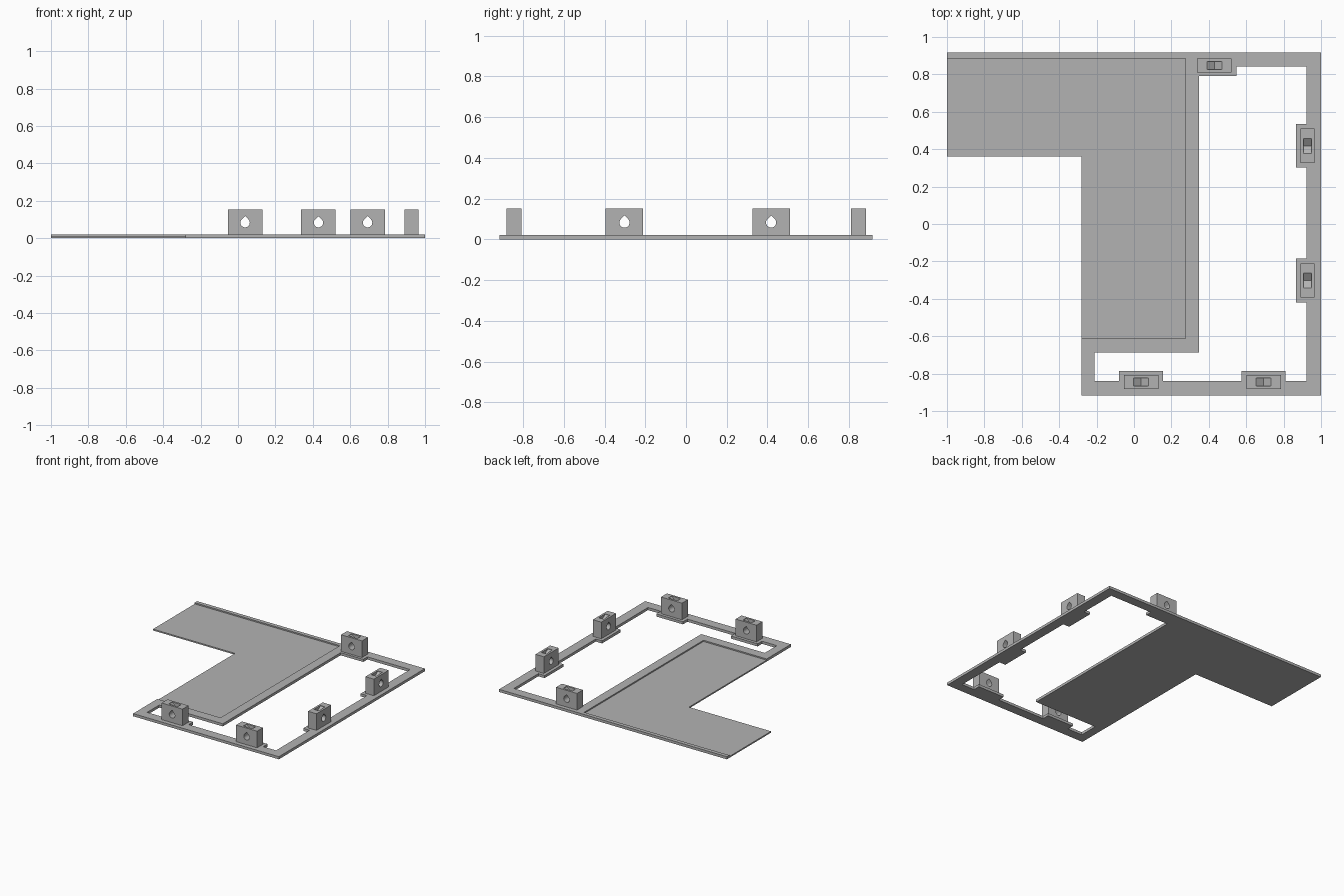
import bpy, bmesh, math
from mathutils import Matrix

cube = bpy.data.objects.get("Cube")
if cube:
    bpy.data.objects.remove(cube, do_unlink=True)

grey = bpy.data.materials.new("light grey plastic")
grey.use_nodes = True
colour = (0.45, 0.45, 0.45, 1)
grey.diffuse_color = colour
grey.node_tree.nodes["Principled BSDF"].inputs["Base Color"].default_value = colour

RAIL_TOP, SHEET_TOP, BLOCK_TOP = 0.021, 0.011, 0.153


def extruded_mesh(name, loops, depth, matrix=Matrix()):
    """Fill outlines (outer first, then holes) and extrude along local z."""
    bm = bmesh.new()
    edges = []
    for loop in loops:
        verts = [bm.verts.new((x, y, 0)) for x, y in loop]
        edges += [bm.edges.new((v, verts[i - 1])) for i, v in enumerate(verts)]
    bmesh.ops.triangle_fill(bm, use_beauty=True, edges=edges)
    result = bmesh.ops.extrude_face_region(bm, geom=bm.faces[:], use_keep_orig=True)
    moved = [g for g in result["geom"] if isinstance(g, bmesh.types.BMVert)]
    bmesh.ops.translate(bm, verts=moved, vec=(0, 0, depth))
    bmesh.ops.recalc_face_normals(bm, faces=bm.faces[:])
    bm.transform(matrix)
    mesh = bpy.data.meshes.new(name)
    bm.to_mesh(mesh)
    bm.free()
    mesh.materials.append(grey)
    return mesh


def add(name, mesh):
    obj = bpy.data.objects.new(name, mesh)
    bpy.context.collection.objects.link(obj)
    return obj


# Frame: rails, sheet border and widened tabs under the blocks
W, D = 1.0, 0.916
outer = [(-W, D), (W, D), (W, -D), (-0.28, -D), (-0.28, -0.612),
         (0.275, -0.612), (0.275, 0.885), (-W, 0.885)]
opening = [(-0.21, -0.84)]
for x in (0.038, 0.693):
    opening += [(x - 0.117, -0.84), (x - 0.117, -0.785),
                (x + 0.117, -0.785), (x + 0.117, -0.84)]
opening.append((0.922, -0.84))
for y in (-0.302, 0.418):
    opening += [(0.922, y - 0.117), (0.867, y - 0.117),
                (0.867, y + 0.117), (0.922, y + 0.117)]
opening += [(0.922, 0.842), (0.547, 0.842), (0.547, 0.79),
            (0.348, 0.79), (0.348, -0.688), (-0.21, -0.688)]
add("frame", extruded_mesh("frame", [outer, opening], RAIL_TOP))

# Thin L-shaped sheet
sheet = [(-W, 0.885), (0.275, 0.885), (0.275, -0.612),
         (-0.28, -0.612), (-0.28, 0.362), (-W, 0.362)]
add("thin_sheet", extruded_mesh("thin_sheet", [sheet], SHEET_TOP))

# Mounting block: teardrop bore through it, V-bottomed slot in its top
HALF, THICK, R, BORE_Z = 0.092, 0.074, 0.025, 0.083
upright = Matrix.Rotation(math.radians(90), 4, "X")
body = [(-HALF, RAIL_TOP), (HALF, RAIL_TOP), (HALF, BLOCK_TOP), (-HALF, BLOCK_TOP)]
steps = 18
teardrop = [(0, BORE_Z + R * math.sqrt(2))]
for i in range(steps + 1):
    a = math.radians(135 + 270 * i / steps)
    teardrop.append((R * math.cos(a), BORE_Z + R * math.sin(a)))
block = add("mounting_block", extruded_mesh(
    "block_body", [body, teardrop], THICK, Matrix.Translation((0, THICK / 2, 0)) @ upright))
slot = [(-0.04, 0.2), (-0.04, BLOCK_TOP - 0.004), (0, BLOCK_TOP - 0.032),
        (0.04, BLOCK_TOP - 0.004), (0.04, 0.2)]
cutter = add("slot_cutter", extruded_mesh(
    "slot_cutter", [slot], 0.042, Matrix.Translation((0, 0.021, 0)) @ upright))
cut = block.modifiers.new("slot", "BOOLEAN")
cut.operation, cut.solver, cut.object = "DIFFERENCE", "EXACT", cutter
block_mesh = bpy.data.meshes.new_from_object(
    block.evaluated_get(bpy.context.evaluated_depsgraph_get()))
for helper in (block, cutter):
    bpy.data.objects.remove(helper, do_unlink=True)

# Five blocks around the frame
places = [("front_right_block", 0.038, -0.845, 0), ("front_left_block", 0.693, -0.845, 0),
          ("back_block", 0.43, 0.847, 0), ("side_front_block", 0.928, -0.302, 90),
          ("side_back_block", 0.928, 0.418, 90)]
for name, x, y, turn in places:
    obj = add(name, block_mesh)
    obj.location = (x, y, 0)
    obj.rotation_euler.z = math.radians(turn)
